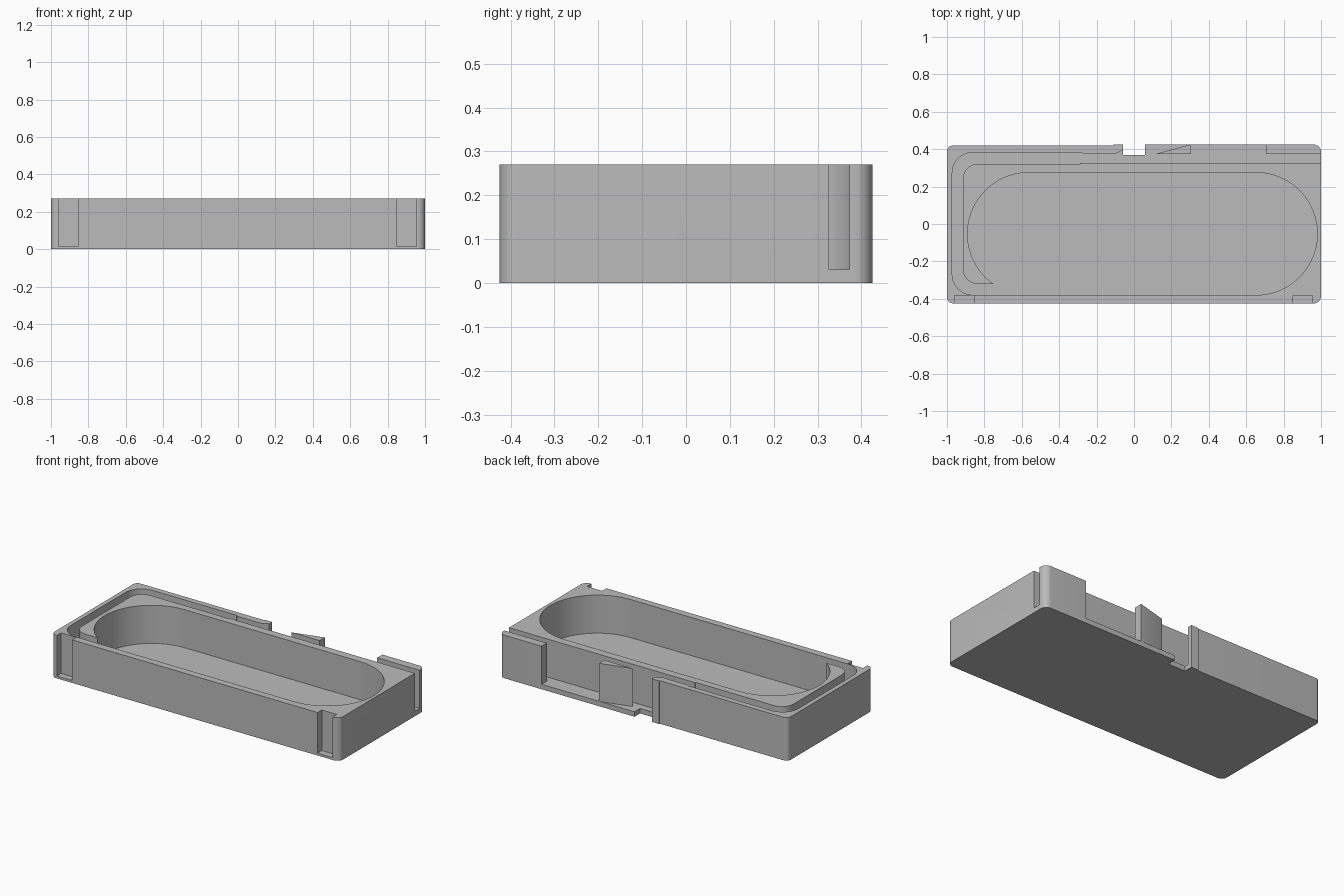
import bpy, bmesh, math
from mathutils import Vector

cube = bpy.data.objects.get("Cube")
if cube:
    bpy.data.objects.remove(cube, do_unlink=True)

TOP, FLOOR, ABOVE = 0.27, 0.031, 0.4

grey = bpy.data.materials.new("plain grey")
grey.use_nodes = True
grey.diffuse_color = (0.5, 0.5, 0.5, 1)
grey.node_tree.nodes["Principled BSDF"].inputs["Base Color"].default_value = (0.5, 0.5, 0.5, 1)


def rounded(corners, steps=10):
    """Turn (x, y[, radius]) corners into an outline with arcs at the right-angled corners."""
    out = []
    for i, c in enumerate(corners):
        p = Vector(c[:2])
        if len(c) == 2:
            out.append(p)
            continue
        r = c[2]
        a = (Vector(corners[i - 1][:2]) - p).normalized() * r
        b = (Vector(corners[(i + 1) % len(corners)][:2]) - p).normalized() * r
        for k in range(steps + 1):
            t = k / steps * math.pi / 2
            out.append(p + a * (1 - math.sin(t)) + b * (1 - math.cos(t)))
    return [p for i, p in enumerate(out) if (p - out[i - 1]).length > 1e-5]


def prism(name, outline, z0, z1):
    bm = bmesh.new()
    face = bm.faces.new([bm.verts.new((p[0], p[1], z0)) for p in outline])
    ext = bmesh.ops.extrude_face_region(bm, geom=[face])
    verts = [v for v in ext["geom"] if isinstance(v, bmesh.types.BMVert)]
    bmesh.ops.translate(bm, verts=verts, vec=(0, 0, z1 - z0))
    bmesh.ops.recalc_face_normals(bm, faces=bm.faces)
    mesh = bpy.data.meshes.new(name)
    bm.to_mesh(mesh)
    bm.free()
    mesh.materials.append(grey)
    obj = bpy.data.objects.new(name, mesh)
    bpy.context.collection.objects.link(obj)
    return obj


def box(x0, x1, y0, y1):
    return [(x0, y0), (x1, y0), (x1, y1), (x0, y1)]


def cut(body, name, outline, z0):
    cutter = prism(name, outline, z0, ABOVE)
    cutter.hide_render = True
    mod = body.modifiers.new(name, 'BOOLEAN')
    mod.operation = 'DIFFERENCE'
    mod.solver = 'EXACT'
    mod.object = cutter
    bpy.context.view_layer.objects.active = body
    bpy.ops.object.modifier_apply(modifier=name)
    bpy.data.objects.remove(cutter, do_unlink=True)


# Tray block, with the back wall slightly thicker on its left part
tray = prism("tray_body", rounded([
    (-1, -0.425, 0.035), (1, -0.425, 0.04), (1, 0.425, 0.04),
    (-0.11, 0.425), (-0.11, 0.419), (-1, 0.419, 0.03)]), 0, TOP)

# Large round-ended pocket
R = 0.3275
cut(tray, "pocket", rounded([(-0.89, -0.38, R), (0.98, -0.38, R),
                             (0.98, 0.275, R), (-0.89, 0.275, R)], 24), FLOOR)

# Channel from the pocket around the right end and along the back
cut(tray, "channel", rounded([
    (-0.56, -0.379), (-0.972, -0.379, 0.11), (-0.972, 0.383, 0.11),
    (-0.28, 0.383), (-0.27, 0.375), (-0.1, 0.375), (-0.06, 0.395),
    (-0.05, 0.395), (-0.05, 0.373), (1.05, 0.373), (1.05, 0.326),
    (-0.29, 0.326), (-0.29, 0.321), (-0.915, 0.321, 0.08),
    (-0.915, -0.32, 0.08), (-0.56, -0.32)]), FLOOR)

# Openings in the back wall, leaving a wedge standing between them
cut(tray, "back_opening_ramp", [(-0.06, 0.36), (0.11, 0.36), (0.11, 0.373),
                                (0.305, 0.426), (0.305, 0.5), (-0.06, 0.5)], FLOOR)
cut(tray, "back_opening_wide", box(0.305, 0.705, 0.36, 0.5), FLOOR)

# Notch through the floor
cut(tray, "back_notch", box(-0.06, 0.06, 0.37, 0.5), -0.1)

# Front slots
for x in (-0.96, 0.85):
    cut(tray, "front_slot", box(x, x + 0.105, -0.5, -0.383), 0.015)

# Smooth arcs, sharp edges
bpy.ops.object.select_all(action='DESELECT')
tray.select_set(True)
bpy.context.view_layer.objects.active = tray
bpy.ops.object.shade_smooth_by_angle(angle=math.radians(25))
